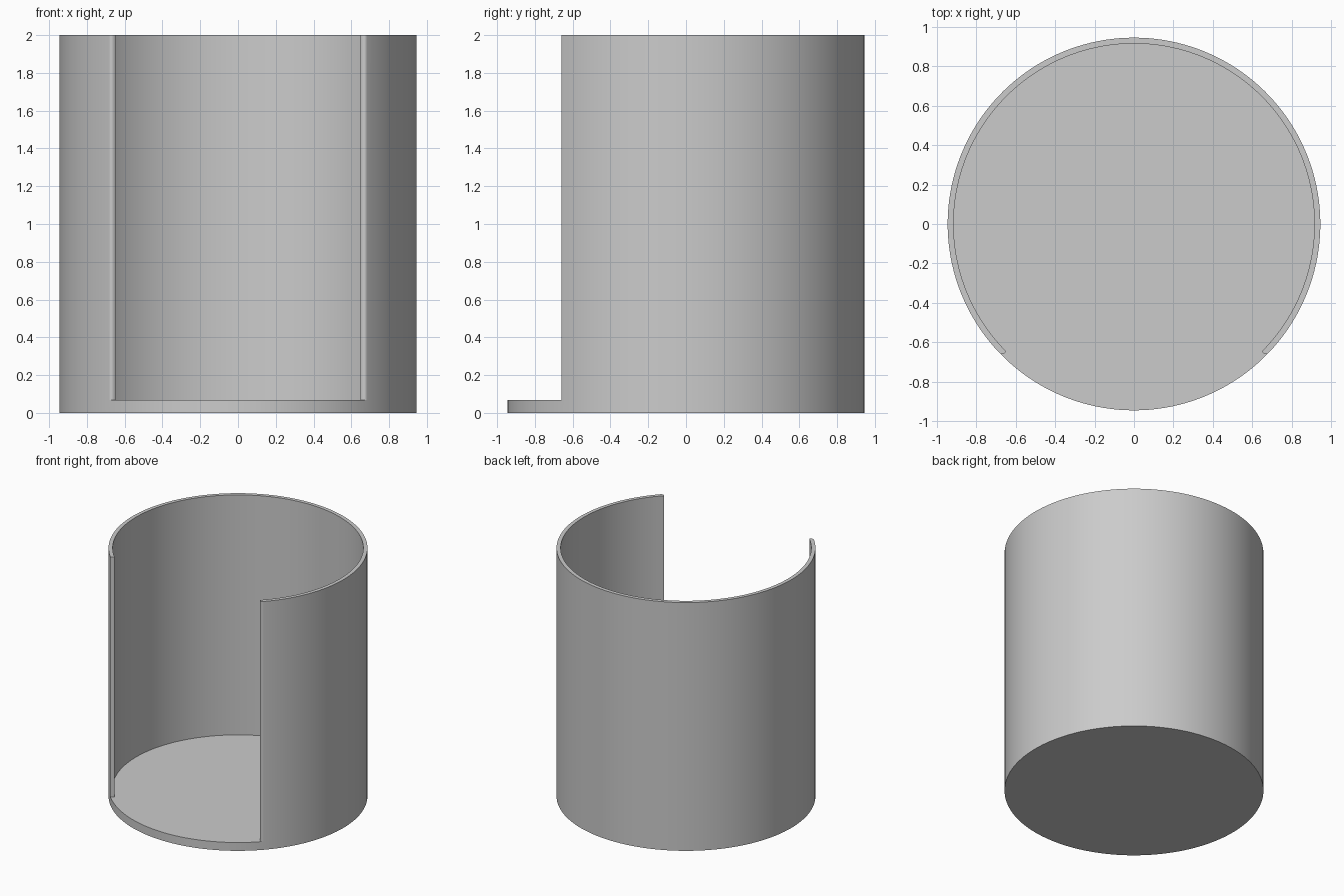
import bpy, bmesh, math
from mathutils import Vector

if "Cube" in bpy.data.objects:
    bpy.data.objects.remove(bpy.data.objects["Cube"])

R_OUT, R_IN, FLOOR, TOP = 0.945, 0.915, 0.067, 2.0
OUT_END, IN_END = math.radians(-43.6), math.radians(-45)


def arc(r, a, b, n):
    return [Vector((r * math.cos(a + (b - a) * i / n), r * math.sin(a + (b - a) * i / n)))
            for i in range(n + 1)]


# Plan outlines: the wall wraps round the back, the front is open
outer = arc(R_OUT, OUT_END, math.pi - OUT_END, 120)
inner = arc(R_IN, IN_END, math.pi - IN_END, 120)
front = arc(R_OUT, math.pi - OUT_END, math.tau + OUT_END, 40)

# Rounded wall end on the right, running from inner to outer edge, then mirrored
bulge = Vector((0.669, -0.669))
cap_r = [inner[0] * (1 - t) ** 2 + bulge * 2 * t * (1 - t) + outer[0] * t * t
         for t in (i / 8 for i in range(9))]
cap_l = [Vector((-p.x, p.y)) for p in reversed(cap_r)]   # outer to inner
inside = cap_l + inner[::-1][1:] + cap_r[1:]             # left outer end to right outer end

bm = bmesh.new()
cache = {}


def vert(p, z):
    key = (round(p.x, 5), round(p.y, 5), z)
    if key not in cache:
        cache[key] = bm.verts.new((p.x, p.y, z))
    return cache[key]


def strip(path, z0, z1):
    for p, q in zip(path, path[1:]):
        bm.faces.new((vert(p, z0), vert(q, z0), vert(q, z1), vert(p, z1)))


def cap(path, z):
    bm.faces.new([vert(p, z) for p in path])


# Base disc: underside, rim, and floor inside the wall
cap((outer + front[1:-1])[::-1], 0)
strip(outer + front[1:], 0, FLOOR)
cap(front + inside[::-1][1:-1], FLOOR)
# Wall: outside, inside with rounded ends, and top rim
strip(outer, FLOOR, TOP)
strip(inside, FLOOR, TOP)
cap(outer + inside[1:-1], TOP)
bmesh.ops.recalc_face_normals(bm, faces=bm.faces[:])

mesh = bpy.data.meshes.new("open_cylinder_holder")
bm.to_mesh(mesh)
bm.free()
holder = bpy.data.objects.new("open_cylinder_holder", mesh)
bpy.context.collection.objects.link(holder)

grey = bpy.data.materials.new("light_grey")
grey.diffuse_color = (0.6, 0.6, 0.6, 1)
grey.use_nodes = True
grey.node_tree.nodes["Principled BSDF"].inputs["Base Color"].default_value = grey.diffuse_color
mesh.materials.append(grey)

bpy.context.view_layer.objects.active = holder
holder.select_set(True)
bpy.ops.object.shade_smooth_by_angle(angle=math.radians(30))
